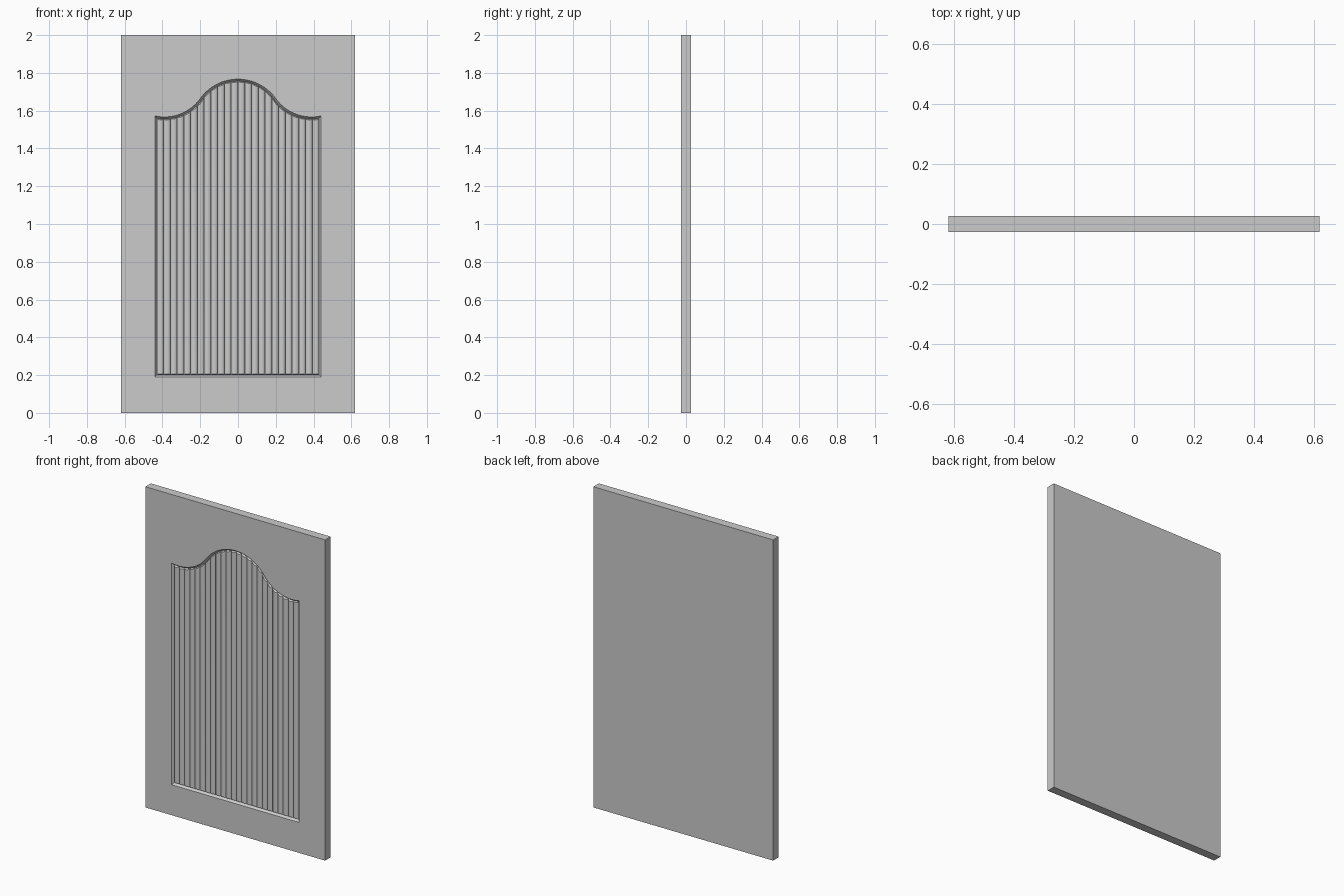
import bpy, bmesh, math

if "Cube" in bpy.data.objects:
    bpy.data.objects.remove(bpy.data.objects["Cube"])

W, H, T = 0.62, 2.0, 0.027          # half width, height, half thickness
EDGE, LOW = 0.44, 0.19              # recess half width and bottom
RIM, DEPTH = 0.011, 0.014           # sloped rim width and recess depth
RIBS, SEG = 24, 10                  # reeds and facets per reed
R1, R2, PEAK, DIP = 0.246, 0.234, 1.767, 0.39
SPLIT = DIP * R1 / (R1 + R2)


def arch(x):
    """Crown outline: a convex centre arc flowing into concave side arcs."""
    x = abs(x)
    if x < SPLIT:
        return PEAK - R1 + math.sqrt(R1 * R1 - x * x)
    return PEAK - 0.2 + R2 - math.sqrt(R2 * R2 - (x - DIP) ** 2)


def inset(x, d):
    s = (arch(x + 0.001) - arch(x - 0.001)) / 0.002
    return arch(x) - d * math.sqrt(1 + s * s)


def column(x, reed):
    """Closed vertical section through the door at x."""
    floor = -T + DEPTH
    return [(x, -T, 0), (x, -T, LOW), (x, floor, LOW + RIM),
            (x, floor - reed, LOW + RIM + 0.5 * reed),
            (x, floor - reed, inset(x, RIM + 0.5 * reed)),
            (x, floor, inset(x, RIM)), (x, -T, arch(x)), (x, -T, H),
            (x, T, H), (x, T, 0)]


def flat_column(x):
    top = arch(EDGE)
    zs = [0, LOW, LOW, LOW, top, top, top, H]
    return [(x, -T, z) for z in zs] + [(x, T, H), (x, T, 0)]


# Sections from left to right, with half-round reeds across the recess
inner = EDGE - RIM
pitch = 2 * inner / RIBS
sections = [flat_column(-W), flat_column(-EDGE)]
for i in range(RIBS):
    for j in range(SEG + (i == RIBS - 1)):
        a = math.pi * j / SEG
        x = -inner + pitch * (i + 0.5 - 0.5 * math.cos(a))
        sections.append(column(x, 0.011 * math.sin(a)))
sections += [flat_column(EDGE), flat_column(W)]

# Skin the sections into one solid door panel
bm = bmesh.new()
rows = [[bm.verts.new(p) for p in s] for s in sections]
for a, b in zip(rows, rows[1:]):
    for k in range(len(a)):
        n = (k + 1) % len(a)
        bm.faces.new((a[k], b[k], b[n], a[n]))
bm.faces.new(rows[0])
bm.faces.new(rows[-1])
bmesh.ops.remove_doubles(bm, verts=bm.verts, dist=1e-5)
bmesh.ops.recalc_face_normals(bm, faces=bm.faces)
mesh = bpy.data.meshes.new("reeded_door_panel")
bm.to_mesh(mesh)
bm.free()
door = bpy.data.objects.new("reeded_door_panel", mesh)
bpy.context.collection.objects.link(door)
bpy.context.view_layer.objects.active = door
door.select_set(True)
bpy.ops.object.shade_smooth_by_angle(angle=math.radians(30))
